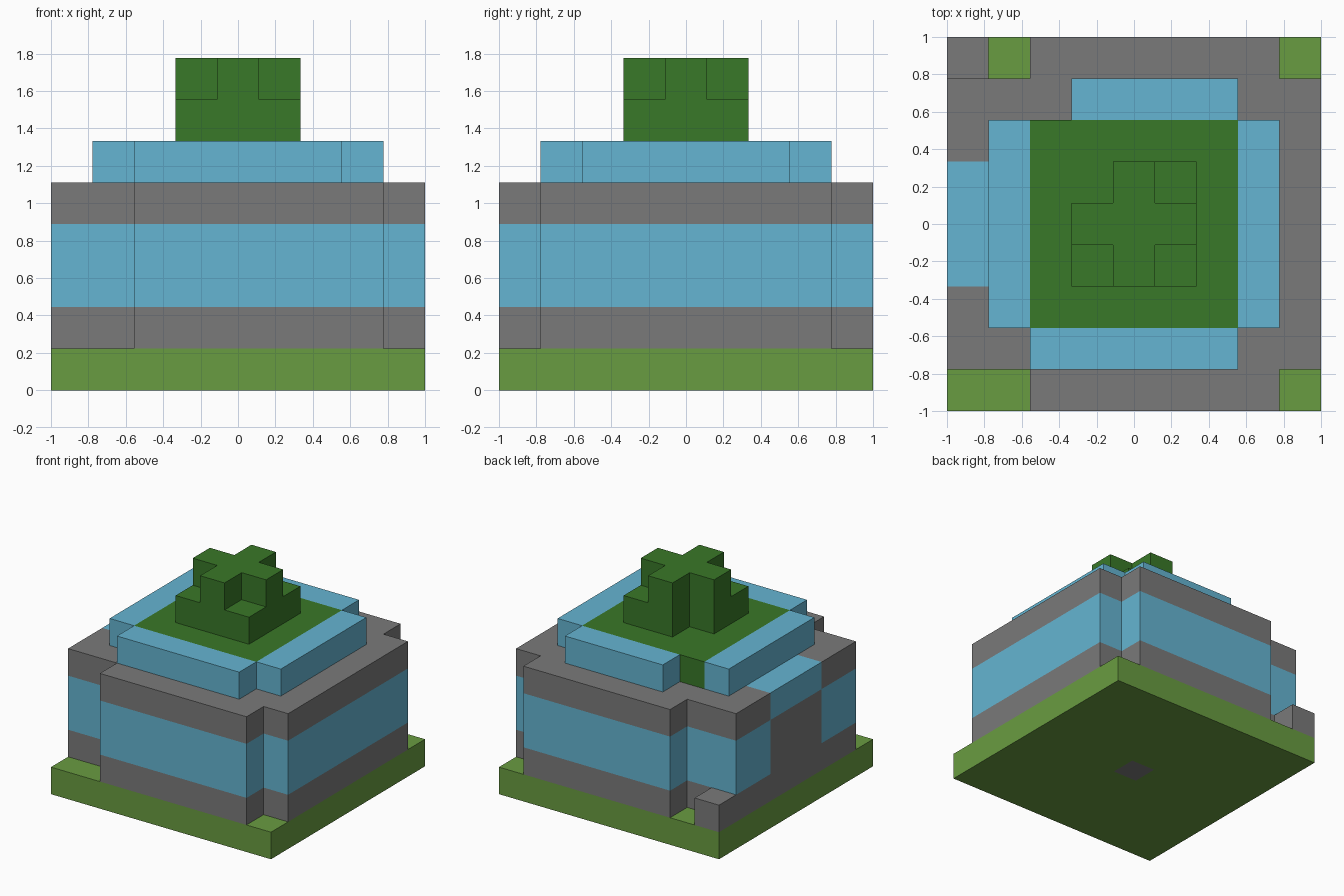
import bpy
import bmesh

cube = bpy.data.objects.get("Cube")
if cube:
    bpy.data.objects.remove(cube, do_unlink=True)

U = 2 / 9  # one block; the footprint is nine blocks square


def make_material(name, rgb):
    """Flat colour given as 8-bit sRGB, stored as linear."""
    linear = [((c / 255 + 0.055) / 1.055) ** 2.4 for c in rgb] + [1]
    mat = bpy.data.materials.new(name)
    mat.diffuse_color = linear
    mat.use_nodes = True
    for node in mat.node_tree.nodes:
        if node.type == 'BSDF_PRINCIPLED':
            node.inputs["Base Color"].default_value = linear
    return mat


GRASS = make_material("grass green", (105, 156, 65))
LEAF = make_material("dark leaf green", (57, 120, 40))
STONE = make_material("stone grey", (122, 122, 122))
BLUE = make_material("window blue", (101, 181, 210))


def prism(name, outline, base, bands, finish=None):
    """Extrude an outline in block units upward, one step per (height, material)."""
    mats = list(dict.fromkeys(m for _, m in bands))
    bm = bmesh.new()
    verts = [bm.verts.new(((x - 4.5) * U, (y - 4.5) * U, base * U)) for x, y in outline]
    bottom = bm.faces.new(reversed(verts))
    bottom.material_index = mats.index(bands[0][1])
    ring = verts
    for height, mat in bands:
        upper = [bm.verts.new((v.co.x, v.co.y, v.co.z + height * U)) for v in ring]
        n = len(ring)
        for k in range(n):
            side = bm.faces.new((ring[k], ring[(k + 1) % n], upper[(k + 1) % n], upper[k]))
            side.material_index = mats.index(mat)
        ring = upper
    bm.faces.new(ring).material_index = mats.index(bands[-1][1])
    bmesh.ops.recalc_face_normals(bm, faces=bm.faces)
    bm.normal_update()
    if finish:
        finish(bm, bottom, mats)
    mesh = bpy.data.meshes.new(name)
    bm.to_mesh(mesh)
    bm.free()
    for mat in mats:
        mesh.materials.append(mat)
    obj = bpy.data.objects.new(name, mesh)
    bpy.context.collection.objects.link(obj)
    return obj


def rect(x0, y0, x1, y1):
    return [(x0, y0), (x1, y0), (x1, y1), (x0, y1)]


# Grass base, with one stone square in the middle of its underside
def stone_centre(bm, bottom, mats):
    bmesh.ops.inset_individual(bm, faces=[bottom], thickness=4 * U, use_even_offset=True)
    bottom.material_index = len(mats)
    mats.append(STONE)


prism("grass_base", rect(0, 0, 9, 9), 0, [(1, GRASS)], stone_centre)

# Walls with notched corners, a continuous window band and a bay for the doorway
wall_plan = [(2, 0), (8, 0), (8, 1), (9, 1), (9, 8), (8, 8), (8, 9), (2, 9), (2, 8),
             (0, 8), (0, 6), (1, 6), (1, 3), (0, 3), (0, 1), (2, 1)]
prism("walls", wall_plan, 1, [(1, STONE), (2, BLUE), (1, STONE)])

# Doorway filling the bay, under a blue lintel
prism("doorway", rect(0, 3, 1, 6), 1, [(3, STONE), (1, BLUE)])

# Loose stone at the back corner
prism("corner_stone", rect(0, 8, 1, 9), 1, [(1, STONE)])

# Roof: green terrace edged by four blue strips
prism("roof_terrace", rect(2, 2, 7, 7), 5, [(1, LEAF)])
strips = {
    "front": (2, 1, 7, 2),
    "back": (3, 7, 7, 8),
    "right": (1, 2, 2, 7),
    "left": (7, 2, 8, 7),
}
for side, bounds in strips.items():
    prism("roof_edge_" + side, rect(*bounds), 5, [(1, BLUE)])

# Bush: square lower tier missing one corner, cross-shaped upper tier
lower = [(3, 3), (6, 3), (6, 6), (4, 6), (4, 5), (3, 5)]
cross = [(4, 3), (5, 3), (5, 4), (6, 4), (6, 5), (5, 5),
         (5, 6), (4, 6), (4, 5), (3, 5), (3, 4), (4, 4)]
prism("bush_lower", lower, 6, [(1, LEAF)])
prism("bush_upper", cross, 7, [(1, LEAF)])
